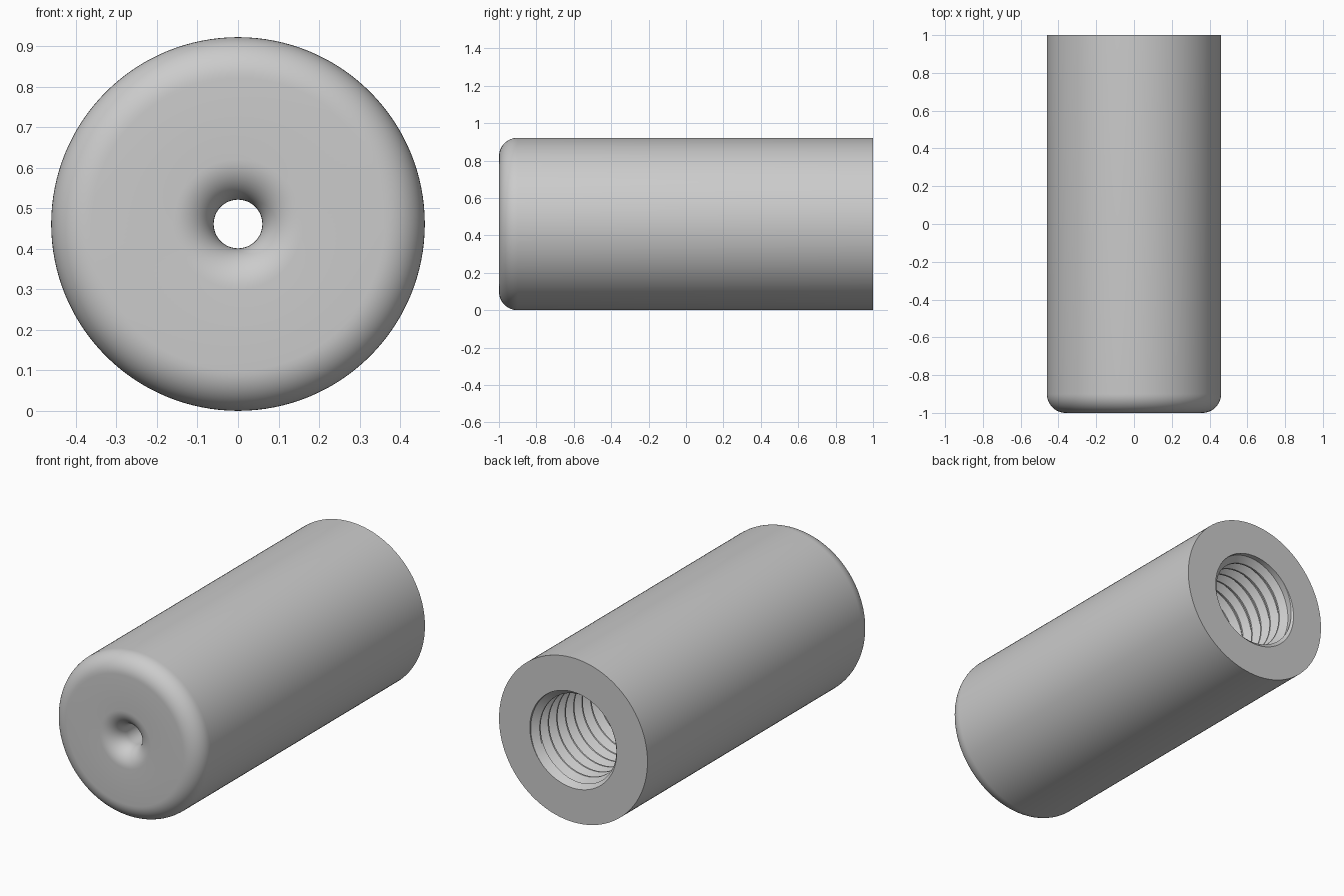
import bpy, bmesh
from math import sin, cos, pi, radians

cube = bpy.data.objects.get("Cube")
if cube:
    bpy.data.objects.remove(cube, do_unlink=True)

SEG = 128                     # sides around the axis
R, HOLE, FILLET = 0.461, 0.06, 0.1
MAJOR, MINOR, PITCH = 0.27, 0.235, 0.075
BACK, THREAD_END, FLOOR = 1.0, 0.4, -0.6

grey = bpy.data.materials.new("light grey")
grey.use_nodes = True
grey.diffuse_color = (0.6, 0.6, 0.6, 1)
grey.node_tree.nodes["Principled BSDF"].inputs["Base Color"].default_value = (0.6, 0.6, 0.6, 1)


def arc(cr, cy, start, end, steps=12):
    """Fillet points (radius, y) around a centre in the profile plane."""
    angles = [radians(start + (end - start) * i / steps) for i in range(steps + 1)]
    return [(cr + FILLET * cos(a), cy + FILLET * sin(a)) for a in angles]


def skin(bm, point, rows):
    """Quad grid around the y axis; point(row, turn) gives (radius, y)."""
    grid = []
    for row in range(rows):
        ring = []
        for s in range(SEG + 1):
            r, y = point(row, s / SEG)
            a = 2 * pi * s / SEG
            ring.append(bm.verts.new((r * cos(a), y, R + r * sin(a))))
        grid.append(ring)
    for low, high in zip(grid, grid[1:]):
        for s in range(SEG):
            bm.faces.new((low[s], low[s + 1], high[s + 1], high[s]))


# Body: back rim, rounded front, rounded cord hole, inner floor and plain bore
profile = [(MAJOR, BACK), (R, BACK)]
profile += arc(R - FILLET, -1 + FILLET, 0, -90)
profile += arc(HOLE + FILLET, -1 + FILLET, -90, -180)
profile += [(HOLE, FLOOR), (MINOR, FLOOR), (MINOR, THREAD_END)]

# Helical thread: root flat, flank, crest flat, flank
steps = [(0, MAJOR), (0.12, MAJOR), (0.5, MINOR), (0.62, MINOR)]
turns = int((BACK - THREAD_END) / PITCH) + 3


def thread(row, turn):
    phase, r = steps[row % 4]
    y = BACK - PITCH * (row // 4 - 1 + phase + turn)
    y = min(BACK, max(THREAD_END, y))
    r = max(r, MAJOR - (BACK - y))           # lead-in chamfer
    r = min(r, MINOR + (y - THREAD_END))     # run-out
    return r, y


bm = bmesh.new()
skin(bm, lambda row, turn: profile[row], len(profile))
skin(bm, thread, turns * 4)
bmesh.ops.remove_doubles(bm, verts=bm.verts, dist=0.0002)
bmesh.ops.recalc_face_normals(bm, faces=bm.faces)
mesh = bpy.data.meshes.new("threaded_sleeve")
bm.to_mesh(mesh)
bm.free()
mesh.materials.append(grey)

sleeve = bpy.data.objects.new("threaded_sleeve", mesh)
bpy.context.collection.objects.link(sleeve)
bpy.ops.object.select_all(action='DESELECT')
sleeve.select_set(True)
bpy.context.view_layer.objects.active = sleeve
bpy.ops.object.shade_smooth_by_angle(angle=radians(30))
